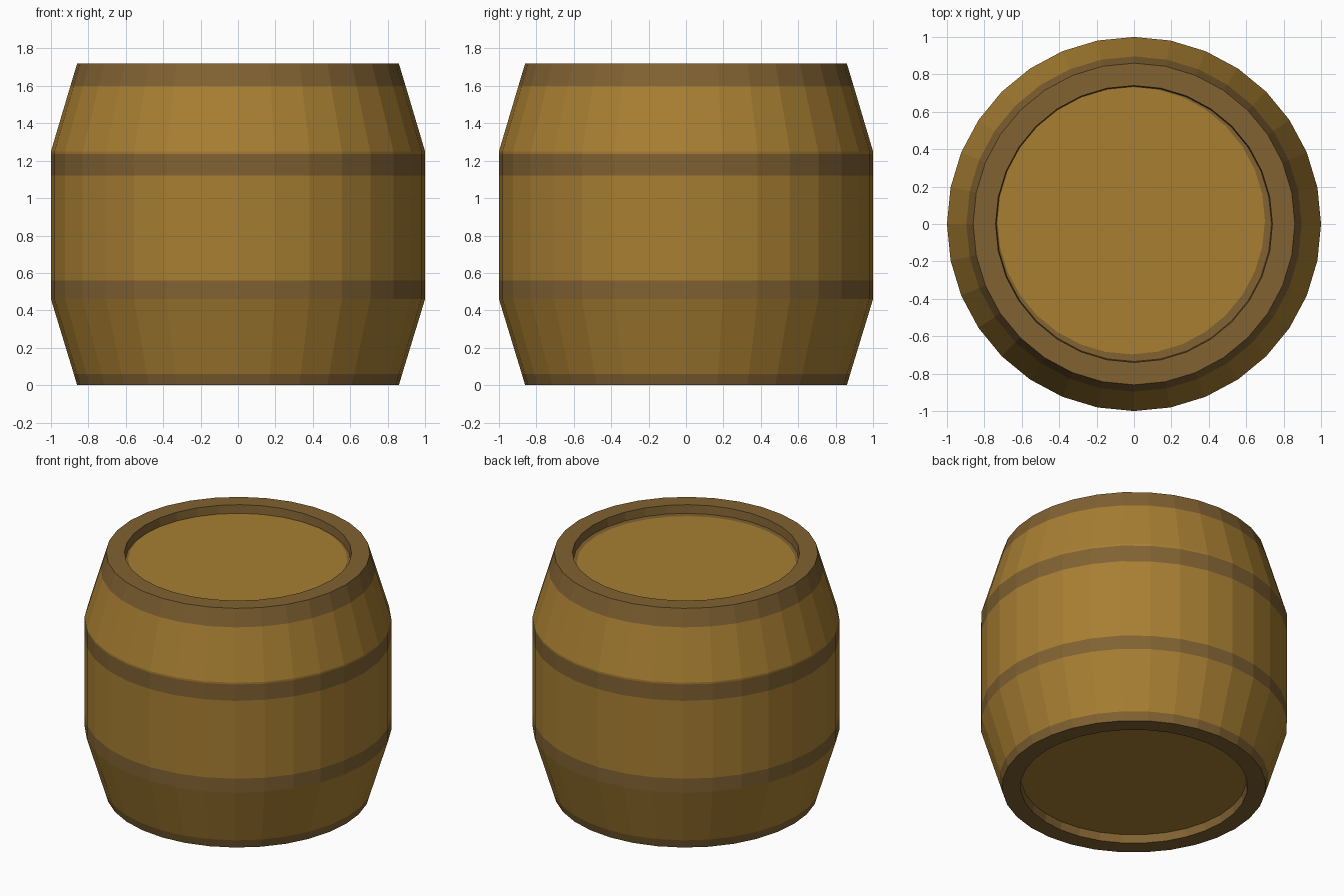
import bpy, bmesh, math

if "Cube" in bpy.data.objects:
    bpy.data.objects.remove(bpy.data.objects["Cube"])

SIDES = 32


def material(name, colour):
    m = bpy.data.materials.new(name)
    m.diffuse_color = (*colour, 1)
    m.use_nodes = True
    m.node_tree.nodes["Principled BSDF"].inputs["Base Color"].default_value = m.diffuse_color
    return m


wood = material("golden wood", (0.392, 0.212, 0.032))
hoop = material("brown hoop", (0.22, 0.122, 0.032))

bm = bmesh.new()


def ring(r, z, cx=0, cy=0):
    return [bm.verts.new((cx + r * math.cos(2 * math.pi * i / SIDES),
                          cy + r * math.sin(2 * math.pi * i / SIDES), z))
            for i in range(SIDES)]


def bridge(a, b, mat):
    for i in range(SIDES):
        j = (i + 1) % SIDES
        bm.faces.new((a[i], a[j], b[j], b[i])).material_index = mat


# Profile from bottom recess, up the staves, to top recess:
# radius, height, colour of the strip leading to the next ring (0 wood, 1 hoop)
profile = [
    (0.735, 0.06, 1), (0.74, 0.0, 1), (0.86, 0.0, 1),
    (0.878, 0.06, 0), (1.0, 0.46, 1), (1.0, 0.56, 0),
    (1.0, 1.12, 1), (1.0, 1.237, 0), (1.0, 1.25, 0),
    (0.896, 1.60, 1), (0.86, 1.72, 1), (0.74, 1.72, 1), (0.735, 1.66, 1),
]
rings = [ring(r, z) for r, z, _ in profile]
for (a, b), (_, _, mat) in zip(zip(rings, rings[1:]), profile):
    bridge(a, b, mat)

# Sunken heads; the top one has a slightly off-centre painted edge
bm.faces.new(list(reversed(rings[0]))).material_index = 0
lid = ring(0.715, 1.66, -0.015, 0.018)
bridge(rings[-1], lid, 1)
bm.faces.new(lid).material_index = 0

bmesh.ops.recalc_face_normals(bm, faces=bm.faces[:])
mesh = bpy.data.meshes.new("barrel")
bm.to_mesh(mesh)
bm.free()
mesh.materials.append(wood)
mesh.materials.append(hoop)
bpy.context.collection.objects.link(bpy.data.objects.new("barrel", mesh))
